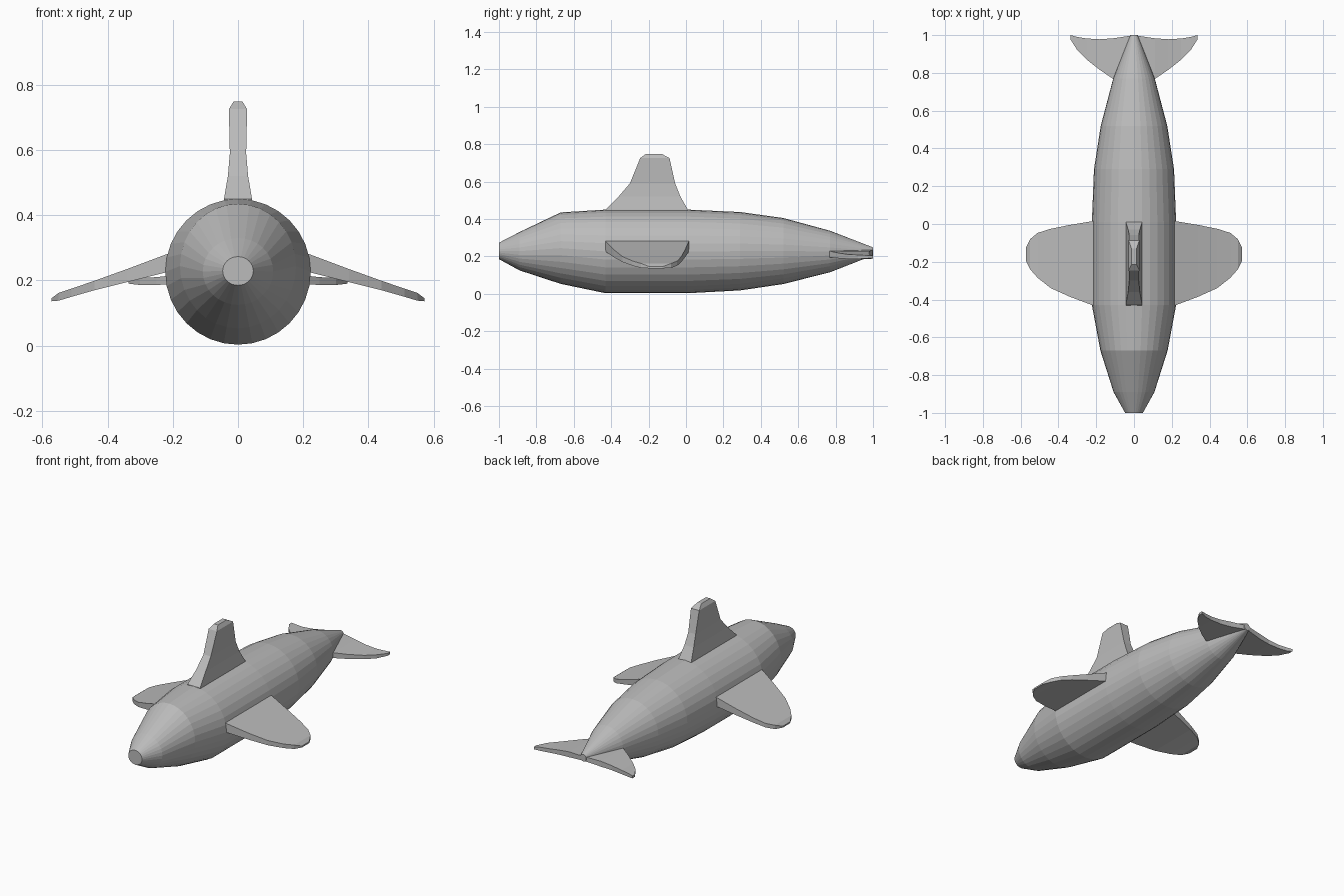
import bpy, bmesh, math

if "Cube" in bpy.data.objects:
    bpy.data.objects.remove(bpy.data.objects["Cube"])

grey = bpy.data.materials.new("plain_grey")
grey.diffuse_color = (0.5, 0.5, 0.5, 1)
grey.use_nodes = True
grey.node_tree.nodes["Principled BSDF"].inputs["Base Color"].default_value = grey.diffuse_color


def loft(name, rings, mirror=False):
    """Skin a closed solid over a list of equal-length point rings."""
    bm = bmesh.new()
    loops = [[bm.verts.new(p) for p in ring] for ring in rings]
    n = len(loops[0])
    for a, b in zip(loops, loops[1:]):
        for i in range(n):
            j = (i + 1) % n
            bm.faces.new((a[i], a[j], b[j], b[i]))
    bm.faces.new(loops[0])
    bm.faces.new(loops[-1])
    if mirror:
        dup = bmesh.ops.duplicate(bm, geom=bm.verts[:] + bm.edges[:] + bm.faces[:])
        for v in dup["geom"]:
            if isinstance(v, bmesh.types.BMVert):
                v.co.x *= -1
    bmesh.ops.recalc_face_normals(bm, faces=bm.faces[:])
    me = bpy.data.meshes.new(name)
    bm.to_mesh(me)
    bm.free()
    me.materials.append(grey)
    ob = bpy.data.objects.new(name, me)
    bpy.context.collection.objects.link(ob)
    return ob


def body_ring(y, rx, bottom, top, n=32):
    zc, rz = (top + bottom) / 2, (top - bottom) / 2
    return [(rx * math.sin(2 * math.pi * i / n), y,
             zc + rz * math.cos(2 * math.pi * i / n)) for i in range(n)]


def side_section(x, y0, y1, bottom, top):
    return [(x, y0, bottom), (x, y1, bottom), (x, y1, top), (x, y0, top)]


# Body: y, half width, bottom, top
loft("body", [body_ring(*s) for s in (
    (-1.0, 0.047, 0.185, 0.273), (-0.89, 0.108, 0.125, 0.33),
    (-0.67, 0.178, 0.053, 0.435), (-0.43, 0.223, 0.003, 0.45),
    (0.01, 0.223, 0.003, 0.45), (0.29, 0.212, 0.018, 0.437),
    (0.52, 0.176, 0.052, 0.405), (0.77, 0.11, 0.115, 0.337),
    (1.0, 0.02, 0.205, 0.248))])

# Dorsal fin: z, front y, back y, half width
loft("dorsal_fin", [[(-w, y0, z), (w, y0, z), (w, y1, z), (-w, y1, z)]
                    for z, y0, y1, w in (
    (0.43, -0.432, 0.015, 0.044), (0.45, -0.43, 0.01, 0.043),
    (0.52, -0.36, -0.03, 0.031), (0.59, -0.30, -0.058, 0.025),
    (0.725, -0.245, -0.088, 0.028), (0.748, -0.215, -0.13, 0.014))])

# Side fins: x, front y, back y, bottom, top
loft("side_fins", [side_section(*s) for s in (
    (0.19, -0.437, 0.015, 0.235, 0.29), (0.22, -0.43, 0.015, 0.225, 0.28),
    (0.34, -0.385, -0.005, 0.195, 0.235), (0.44, -0.34, -0.025, 0.17, 0.199),
    (0.51, -0.285, -0.047, 0.15, 0.175), (0.55, -0.24, -0.08, 0.138, 0.162),
    (0.572, -0.195, -0.125, 0.136, 0.145))], mirror=True)

# Tail flukes: x, front y, back y, bottom, top
loft("tail_flukes", [side_section(*s) for s in (
    (0.01, 0.76, 0.998, 0.208, 0.235), (0.11, 0.768, 0.983, 0.195, 0.228),
    (0.18, 0.815, 0.978, 0.190, 0.218), (0.25, 0.87, 0.982, 0.186, 0.21),
    (0.30, 0.92, 0.99, 0.186, 0.208), (0.335, 0.975, 1.0, 0.19, 0.205))],
    mirror=True)
